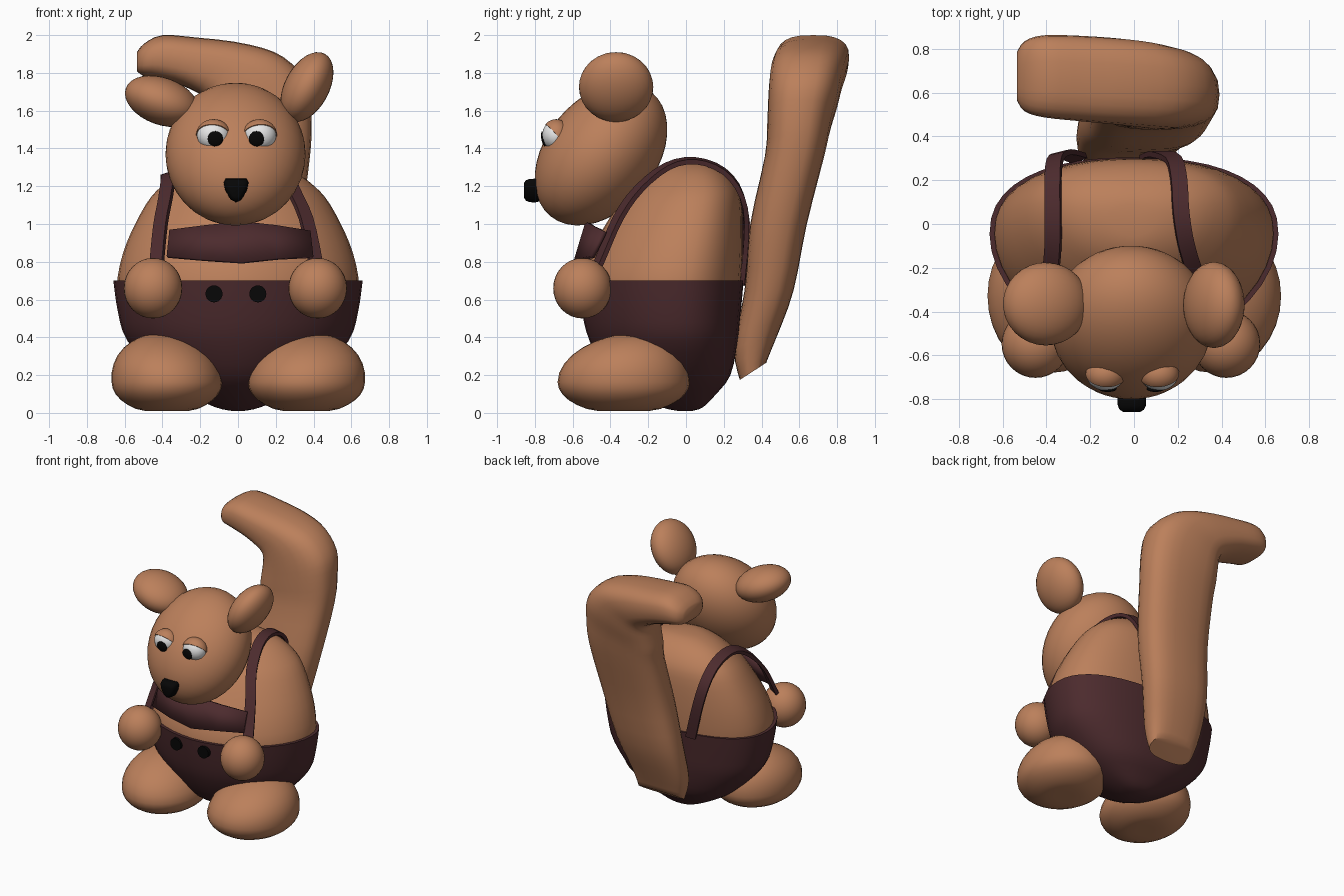
import bpy, bmesh, math
from mathutils import Vector, Matrix

cube = bpy.data.objects.get("Cube")
if cube:
    bpy.data.objects.remove(cube, do_unlink=True)


def material(name, rgb):
    m = bpy.data.materials.new(name)
    m.use_nodes = True
    m.diffuse_color = (*rgb, 1)
    m.node_tree.nodes["Principled BSDF"].inputs["Base Color"].default_value = (*rgb, 1)
    return m


FUR = material("fur_brown", (0.50, 0.215, 0.105))
CLOTH = material("dark_maroon", (0.073, 0.024, 0.027))
WHITE = material("eye_white", (0.8, 0.8, 0.8))
BLACK = material("black", (0.002, 0.002, 0.002))


def finish(name, bm, mat, angle=50):
    bmesh.ops.recalc_face_normals(bm, faces=bm.faces)
    mesh = bpy.data.meshes.new(name)
    bm.to_mesh(mesh)
    bm.free()
    mesh.materials.append(mat)
    ob = bpy.data.objects.new(name, mesh)
    bpy.context.collection.objects.link(ob)
    bpy.ops.object.select_all(action="DESELECT")
    bpy.context.view_layer.objects.active = ob
    ob.select_set(True)
    bpy.ops.object.shade_smooth_by_angle(angle=math.radians(angle))
    return ob


def ball(size, seg=32):
    bm = bmesh.new()
    bmesh.ops.create_uvsphere(bm, u_segments=seg, v_segments=seg // 2, radius=1)
    bmesh.ops.scale(bm, vec=size, verts=bm.verts)
    return bm


def place(bm, loc, axis="X", deg=0):
    bm.transform(Matrix.Translation(loc) @ Matrix.Rotation(math.radians(deg), 4, axis))
    return bm


def refine(rows, steps=3):
    """Smooth interpolation through rows of numbers."""
    out = []
    last = len(rows) - 1
    for i in range(last):
        near = [rows[min(max(i + k, 0), last)] for k in (-1, 0, 1, 2)]
        for s in range(steps):
            t = s / steps
            out.append([b + t / 2 * (c - a + t * (2*a - 5*b + 4*c - d + t * (3*(b - c) + d - a)))
                        for a, b, c, d in zip(*near)])
    return out + [list(rows[-1])]


def skin(rings):
    """Join rings of points into a closed, capped skin."""
    bm = bmesh.new()
    rows = [[bm.verts.new(p) for p in r] for r in rings]
    n = len(rows[0])
    for a, b in zip(rows, rows[1:]):
        for i in range(n):
            j = (i + 1) % n
            bm.faces.new((a[i], a[j], b[j], b[i]))
    bm.faces.new(rows[0])
    bm.faces.new(rows[-1])
    return bm


def oval(n, front, back):
    """Unit outline with its own roundness at the front and back."""
    for i in range(n):
        a = 2 * math.pi * i / n
        c, s = math.cos(a), math.sin(a)
        e = 2 / (back if s > 0 else front)
        yield math.copysign(abs(c) ** e, c), math.copysign(abs(s) ** e, s)


def torso(rows):
    """Rows: height, half width, front y, back y."""
    rings = []
    for z, w, front, back in refine(rows):
        mid = front + (back - front) * 0.6
        rings.append([(c * w, mid + s * (back - mid if s > 0 else mid - front), z)
                      for c, s in oval(40, 1.9, 2.35)])
    return skin(rings)


# Torso and trousers
finish("body", torso([(0.6, 0.63, -0.55, 0.28), (0.72, 0.637, -0.55, 0.293), (0.9, 0.59, -0.48, 0.30),
                      (1.1, 0.49, -0.36, 0.295), (1.2, 0.405, -0.27, 0.265),
                      (1.28, 0.29, -0.18, 0.20), (1.325, 0.15, -0.09, 0.12), (1.335, 0.03, 0, 0.04)]), FUR)
finish("trousers", torso([(0.01, 0.03, -0.04, 0.03), (0.03, 0.12, -0.13, 0.09), (0.1, 0.27, -0.28, 0.16),
                          (0.2, 0.42, -0.41, 0.235), (0.38, 0.585, -0.51, 0.275),
                          (0.53, 0.635, -0.55, 0.29), (0.7, 0.66, -0.575, 0.305)]), CLOTH)

# Trouser buttons
for side, x in (("right", -0.127), ("left", 0.105)):
    bm = bmesh.new()
    bmesh.ops.create_cone(bm, cap_ends=True, segments=24, radius1=0.045, radius2=0.045, depth=0.06)
    finish(side + "_button", place(bm, (x, -0.548, 0.63), "X", 90), BLACK)

# Bib band across the chest
bm = bmesh.new()
top = [(-0.36, -0.43, 0.965), (-0.17, -0.49, 0.99), (0.02, -0.52, 1.01), (0.2, -0.49, 0.99), (0.38, -0.43, 0.96)]
low = [(x * 1.04, y - 0.065, z - 0.135 - 0.085 * (1 - abs(x) / 0.38)) for x, y, z in top]
grid = [[bm.verts.new(p) for p in r] for r in (top, low)]
for i in range(4):
    bm.faces.new((grid[0][i], grid[1][i], grid[1][i + 1], grid[0][i + 1]))
bib = finish("bib_band", bm, CLOTH, 30)
mod = bib.modifiers.new("thickness", "SOLIDIFY")
mod.thickness, mod.offset = 0.025, 0


# Shoulder straps: flat ribbons over the shoulders
def ribbon(path, half=0.037, thick=0.013):
    pts = [Vector(p) for p in refine(path)]
    rings = []
    for i, p in enumerate(pts):
        tangent = (pts[min(i + 1, len(pts) - 1)] - pts[max(i - 1, 0)]).normalized()
        outward = (p - Vector((p.x * 0.5, -0.05, 0.7))).normalized()
        across = tangent.cross(outward).normalized()
        up = across.cross(tangent)
        rings.append([p + across * a * half + up * b * thick
                      for a, b in ((-1, -1), (1, -1), (1, 1), (-1, 1))])
    return skin(rings)


side_line = [(-0.52, 0.68), (-0.46, 0.8), (-0.36, 1.03), (-0.25, 1.185), (-0.1, 1.305),
             (0.05, 1.335), (0.2, 1.28), (0.295, 1.15), (0.32, 0.95), (0.30, 0.68)]
left_x = (0.43, 0.41, 0.36, 0.29, 0.24, 0.215, 0.205, 0.18, 0.11, 0.06)
right_x = (-0.44, -0.43, -0.41, -0.385, -0.37, -0.37, -0.37, -0.36, -0.32, -0.25)
finish("left_strap", ribbon([(x, y, z) for x, (y, z) in zip(left_x, side_line)]), CLOTH, 30)
finish("right_strap", ribbon([(x, y, z - 0.07 * max(0, z - 0.8) / 0.5)
                              for x, (y, z) in zip(right_x, side_line)]), CLOTH, 30)

# Hands and feet
for side, hand_x, foot_x, foot_w in (("right", -0.45, -0.376, 0.293), ("left", 0.422, 0.362, 0.31)):
    finish(side + "_hand", place(ball((0.155, 0.155, 0.16)), (hand_x, -0.548, 0.66)), FUR)
    bm = ball((foot_w, 0.35, 1))
    for v in bm.verts:
        z = v.co.z
        v.co.z = 0.26 * z if z > 0 else max(0.17 * z, -0.152)
        v.co.y += 0.06 * max(z, 0) ** 2
        v.co.x += math.copysign(0.03, foot_x) * max(z, 0)
    finish(side + "_foot", place(bm, (foot_x, -0.33, 0.162)), FUR)

# Head and ears
finish("head", place(ball((0.371, 0.294, 0.424), 40), (-0.013, -0.45, 1.37), "X", -39), FUR)
finish("left_ear", place(ball((0.118, 0.197, 0.2)), (0.365, -0.37, 1.725), "Y", 28), FUR)
finish("right_ear", place(ball((0.125, 0.19, 0.203)), (-0.403, -0.365, 1.65), "Y", -70), FUR)

# Eyes with upper lids and pupils
for side, x, roll, px in (("right", -0.13, 0.12, -0.12), ("left", 0.115, -0.12, 0.098)):
    centre = (x, -0.688, 1.47)
    finish(side + "_eye", place(ball((0.087, 0.073, 0.08)), centre), WHITE)
    bm = ball((0.092, 0.078, 0.085))
    bmesh.ops.bisect_plane(bm, geom=bm.verts[:] + bm.edges[:] + bm.faces[:],
                           plane_co=(0, -0.05, 0.05), plane_no=(roll, 1.1, 1), clear_inner=True)
    bmesh.ops.holes_fill(bm, edges=[e for e in bm.edges if e.is_boundary])
    finish(side + "_eyelid", place(bm, centre), FUR, 40)
    finish(side + "_pupil", place(ball((0.041, 0.013, 0.041), 20), (px, -0.753, 1.451), "X", 10), BLACK)

# Nose: rounded triangle
outline = [(-0.055, 0.06), (0.055, 0.06), (0.066, 0.04), (0.058, 0), (0.03, -0.05),
           (0, -0.066), (-0.03, -0.05), (-0.058, 0), (-0.066, 0.04)]
finish("nose", skin([[(-0.01 + x * s, y, 1.18 + z * s) for x, z in outline]
                     for y, s in ((-0.74, 0.8), (-0.80, 1), (-0.83, 0.97), (-0.848, 0.85), (-0.858, 0.6))]),
       BLACK, 60)

# Tail: x, y, z, half width, half depth, turn in degrees, end slope
tail = [(-0.04, 0.355, 0.22, 0.18, 0.07, 0, 0.65), (-0.04, 0.37, 0.38, 0.22, 0.115, 0, 0.3),
        (0, 0.44, 0.65, 0.255, 0.13, 0, 0), (0.06, 0.49, 1.0, 0.27, 0.15, 0, 0),
        (0.10, 0.575, 1.36, 0.285, 0.157, 5, 0), (0.10, 0.60, 1.53, 0.295, 0.17, 14, 0),
        (0.09, 0.62, 1.655, 0.285, 0.185, 21, 0), (0.035, 0.635, 1.757, 0.241, 0.193, 32, 0),
        (-0.065, 0.65, 1.815, 0.184, 0.197, 47, 0), (-0.25, 0.665, 1.86, 0.135, 0.195, 68, 0),
        (-0.415, 0.675, 1.885, 0.116, 0.187, 82, 0), (-0.50, 0.675, 1.87, 0.085, 0.16, 88, 0),
        (-0.535, 0.675, 1.86, 0.05, 0.11, 90, 0)]
rings = []
for x, y, z, w, d, turn, slope in refine(tail):
    a = math.radians(turn)
    rings.append([(x + c * w * math.cos(a), y + s * d, z + c * w * math.sin(a) + s * d * slope)
                  for c, s in oval(24, 2.7, 2.7)])
finish("tail", skin(rings), FUR)
